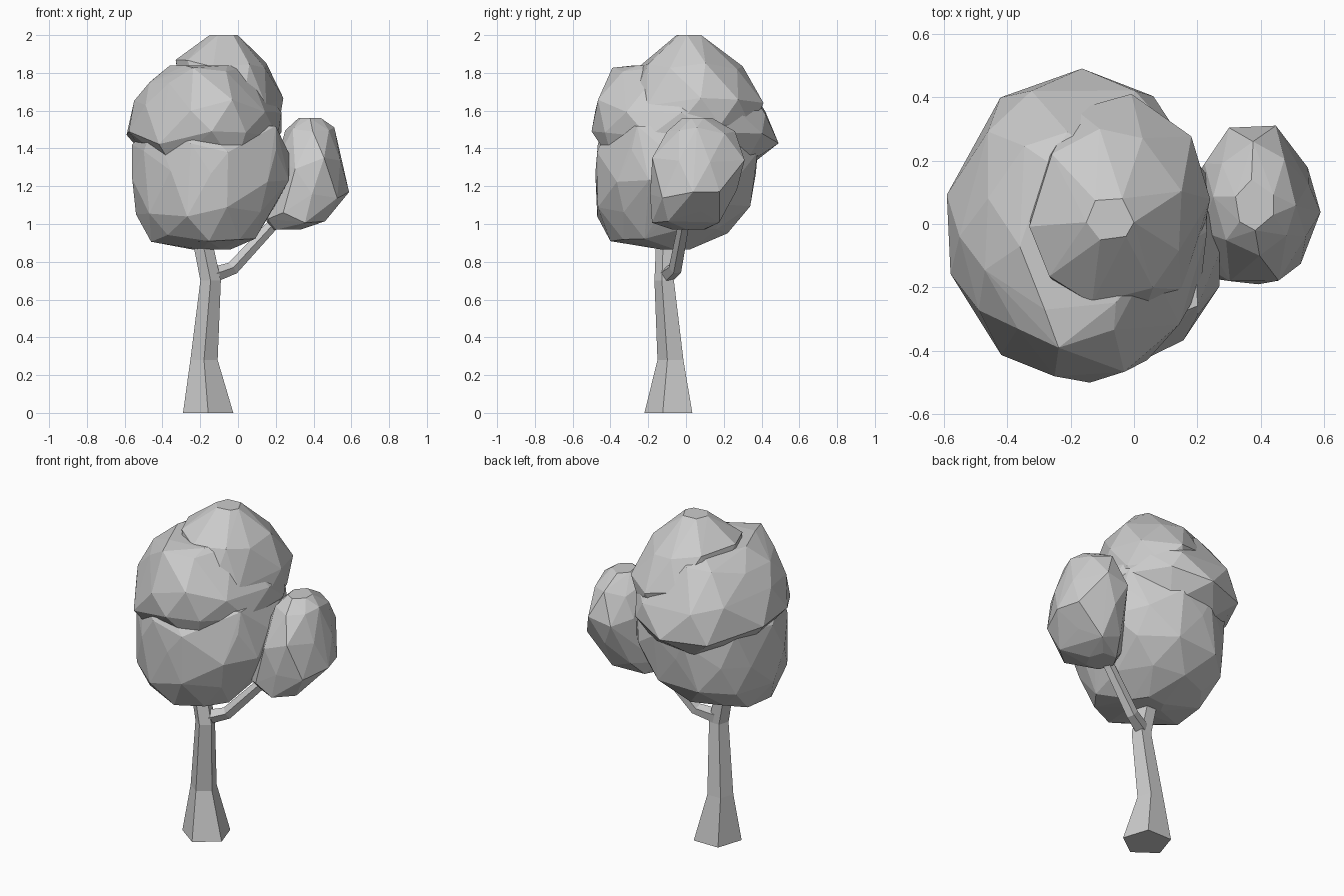
import bpy, bmesh, math, random
from mathutils import Vector

if "Cube" in bpy.data.objects:
    bpy.data.objects.remove(bpy.data.objects["Cube"])

random.seed(11)

def finish(name, bm):
    bmesh.ops.recalc_face_normals(bm, faces=bm.faces)
    me = bpy.data.meshes.new(name)
    bm.to_mesh(me)
    bm.free()
    ob = bpy.data.objects.new(name, me)
    bpy.context.collection.objects.link(ob)
    return ob

def limb(name, stations, flat=False):
    """Five-sided tube through (x, y, z, radius); rings level, or square to the path."""
    bm = bmesh.new()
    pts = [Vector(s[:3]) for s in stations]
    rings = []
    for i, s in enumerate(stations):
        d = pts[min(i + 1, len(pts) - 1)] - pts[max(i - 1, 0)]
        if flat:
            u, v = Vector((1, 0, 0)), Vector((0, 1, 0))
        else:
            v = d.cross(Vector((0, 1, 0))).cross(d).normalized()
            u = v.cross(d).normalized()
        ring = []
        for k in range(5):
            a = -math.pi / 2 + k * math.tau / 5
            ring.append(bm.verts.new(pts[i] + s[3] * (math.cos(a) * u + math.sin(a) * v)))
        rings.append(ring)
    for r0, r1 in zip(rings, rings[1:]):
        for k in range(5):
            j = (k + 1) % 5
            bm.faces.new((r0[k], r0[j], r1[j], r1[k]))
    bm.faces.new(rings[0])
    bm.faces.new(rings[-1])
    return finish(name, bm)

def clump(name, rings, sides=9, wobble=.035):
    """Faceted leaf mass: hull of uneven rings given as (z, x0, x1, y0, y1)."""
    bm = bmesh.new()
    for i, (z, x0, x1, y0, y1) in enumerate(rings):
        end = i in (0, len(rings) - 1)
        n = 6 if end else sides
        ps = []
        for k in range(n):
            a = math.tau * (k + 0.5 * (i % 2) + random.uniform(-.2, .2)) / n
            ps.append((math.cos(a), math.sin(a)))
        # stretch the ring to its exact extents
        ax, bx = min(p[0] for p in ps), max(p[0] for p in ps)
        ay, by = min(p[1] for p in ps), max(p[1] for p in ps)
        for px, py in ps:
            dz = 0 if end else random.uniform(-wobble, wobble)
            bm.verts.new((x0 + (x1 - x0) * (px - ax) / (bx - ax),
                          y0 + (y1 - y0) * (py - ay) / (by - ay), z + dz))
    res = bmesh.ops.convex_hull(bm, input=bm.verts)
    junk = {g for g in res["geom_interior"] + res["geom_unused"]
            if isinstance(g, bmesh.types.BMVert)}
    bmesh.ops.delete(bm, geom=list(junk), context='VERTS')
    return finish(name, bm)

# Trunk and side branch
limb("trunk", [(-.158, -.08, 0, .14), (-.18, -.075, .28, .076),
               (-.145, -.11, .70, .057), (-.18, -.105, .87, .055),
               (-.19, -.09, 1.0, .045)], flat=True)
limb("branch", [(-.15, -.105, .725, .045), (-.03, -.055, .765, .037),
                (.165, -.015, .975, .032), (.25, .0, 1.06, .03)])

# Leaf masses
clump("lower_crown", [(.865, -.24, -.04, -.13, .02), (.94, -.46, .11, -.40, .22),
                      (1.07, -.54, .20, -.47, .34), (1.25, -.56, .27, -.48, .37),
                      (1.40, -.56, .27, -.47, .38), (1.52, -.46, .20, -.41, .33)], 10)
clump("upper_crown", [(1.31, -.45, .12, -.38, .34), (1.45, -.59, .23, -.50, .49),
                      (1.62, -.55, .23, -.48, .42), (1.79, -.47, .05, -.39, .29),
                      (1.84, -.36, .0, -.27, .20)], 10, .045)
clump("top_crown", [(1.40, -.22, .17, -.15, .25), (1.52, -.26, .22, -.25, .36),
                    (1.66, -.30, .24, -.29, .41), (1.84, -.33, .15, -.25, .30),
                    (2.0, -.15, .0, -.05, .08)])
clump("side_crown", [(.97, .17, .33, -.07, .10), (1.04, .14, .47, -.18, .18),
                     (1.16, .18, .588, -.19, .27), (1.32, .21, .55, -.18, .31),
                     (1.48, .25, .51, -.10, .26), (1.56, .32, .44, -.02, .14)], 8)
